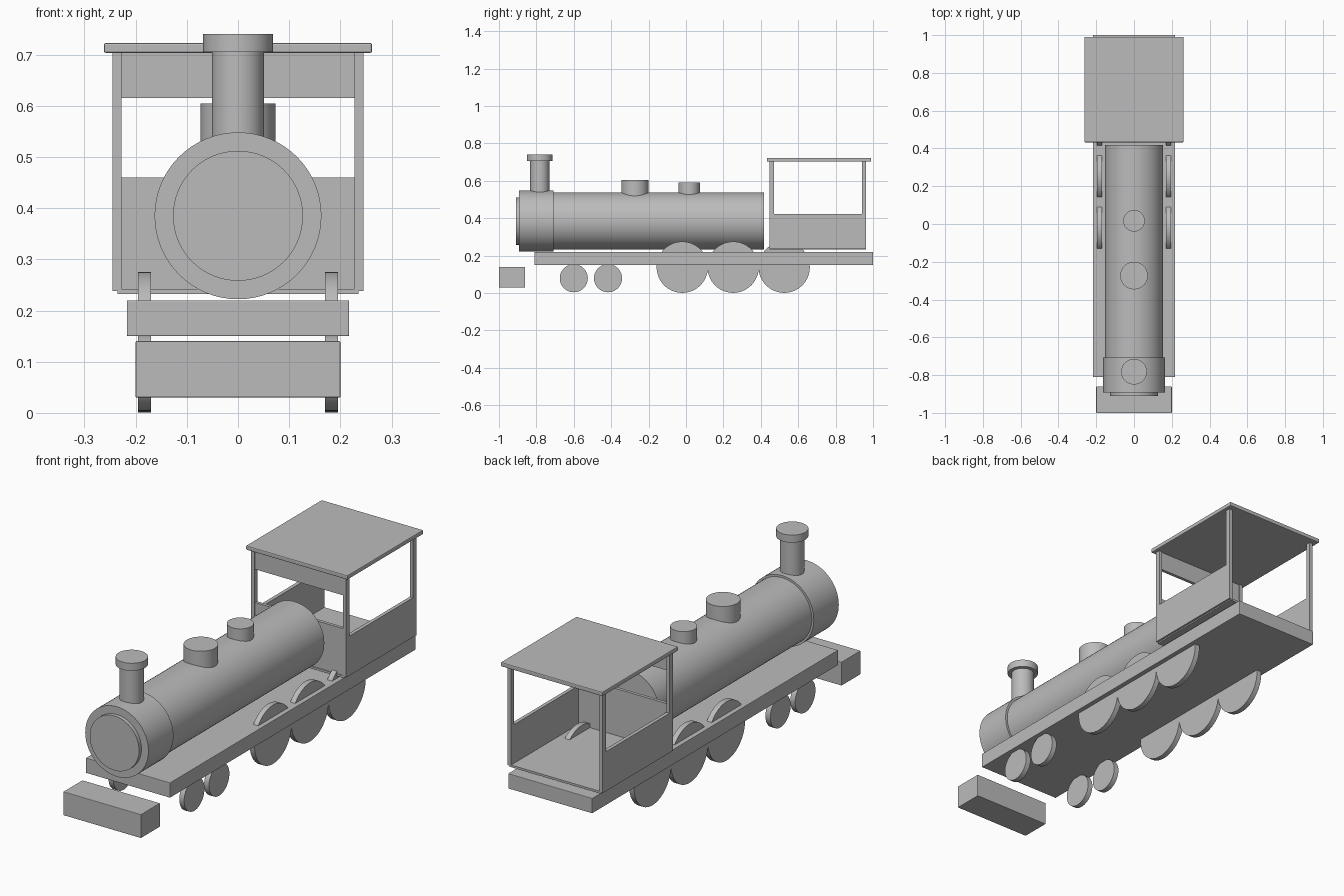
import bpy
import math

if "Cube" in bpy.data.objects:
    bpy.data.objects.remove(bpy.data.objects["Cube"])

grey = bpy.data.materials.new("plain grey")
grey.diffuse_color = (0.5, 0.5, 0.5, 1)
grey.use_nodes = True
grey.node_tree.nodes["Principled BSDF"].inputs["Base Color"].default_value = grey.diffuse_color


def finish(ob, name):
    ob.name = name
    ob.data.materials.append(grey)
    return ob


def box(name, x, y, z, bevel=0.0):
    """Box from (min, max) ranges on each axis."""
    bpy.ops.mesh.primitive_cube_add(
        size=1, location=[(a + b) / 2 for a, b in (x, y, z)])
    ob = bpy.context.object
    ob.scale = [b - a for a, b in (x, y, z)]
    bpy.ops.object.transform_apply(location=False, rotation=False, scale=True)
    if bevel:
        mod = ob.modifiers.new("soft edge", 'BEVEL')
        mod.width, mod.segments = bevel, 2
    return finish(ob, name)


def cylinder(name, axis, radius, centre, lo, hi, sides=64):
    """Cylinder along an axis; centre gives the two other coordinates."""
    mid = list(centre)
    mid.insert("xyz".index(axis), (lo + hi) / 2)
    rot = {"x": (0, math.pi / 2, 0), "y": (math.pi / 2, 0, 0), "z": (0, 0, 0)}[axis]
    bpy.ops.mesh.primitive_cylinder_add(
        vertices=sides, radius=radius, depth=hi - lo, location=mid, rotation=rot)
    bpy.ops.object.shade_smooth_by_angle(angle=math.radians(30))
    return finish(bpy.context.object, name)


# Chassis
box("running_board", (-0.217, 0.217), (-0.81, 1.0), (0.15, 0.22), 0.002)
box("front_bumper", (-0.2, 0.2), (-1.0, -0.86), (0.03, 0.14), 0.002)

# Boiler, smokebox and round door
cylinder("boiler", "y", 0.153, (0, 0.385), -0.72, 0.417)
cylinder("smokebox", "y", 0.163, (0, 0.385), -0.892, -0.708)
cylinder("smokebox_door", "y", 0.127, (0, 0.385), -0.91, -0.88)

# Chimney and domes
cylinder("chimney", "z", 0.051, (0, -0.782), 0.5, 0.71)
cylinder("chimney_cap", "z", 0.068, (0, -0.782), 0.705, 0.74)
cylinder("large_dome", "z", 0.073, (0, -0.273), 0.5, 0.604)
cylinder("small_dome", "z", 0.057, (0, 0.017), 0.5, 0.59)

# Wheels on both sides
for side, s in (("left", -1), ("right", 1)):
    lo, hi = sorted((s * 0.17, s * 0.195))
    for i, y in enumerate((-0.6, -0.417)):
        cylinder(f"small_wheel_{side}_{i}", "x", 0.075, (y, 0.079), lo, hi, 48)
    for i, y in enumerate((-0.02, 0.252, 0.525)):
        cylinder(f"driving_wheel_{side}_{i}", "x", 0.137, (y, 0.138), lo, hi)

# Cab: floor, front wall with a window gap, side walls, posts and roof
box("cab_floor", (-0.235, 0.235), (0.447, 0.962), (0.232, 0.242))
box("cab_front_lower", (-0.235, 0.235), (0.45, 0.465), (0.238, 0.46))
box("cab_front_upper", (-0.235, 0.235), (0.45, 0.465), (0.615, 0.705))
for side, s in (("left", -1), ("right", 1)):
    x = sorted((s * 0.228, s * 0.245))
    box(f"cab_side_{side}", x, (0.452, 0.96), (0.238, 0.422))
    box(f"cab_front_post_{side}", x, (0.447, 0.47), (0.238, 0.705))
    box(f"cab_back_post_{side}", x, (0.94, 0.963), (0.238, 0.705))
box("cab_roof", (-0.262, 0.262), (0.432, 0.99), (0.703, 0.723), 0.004)
